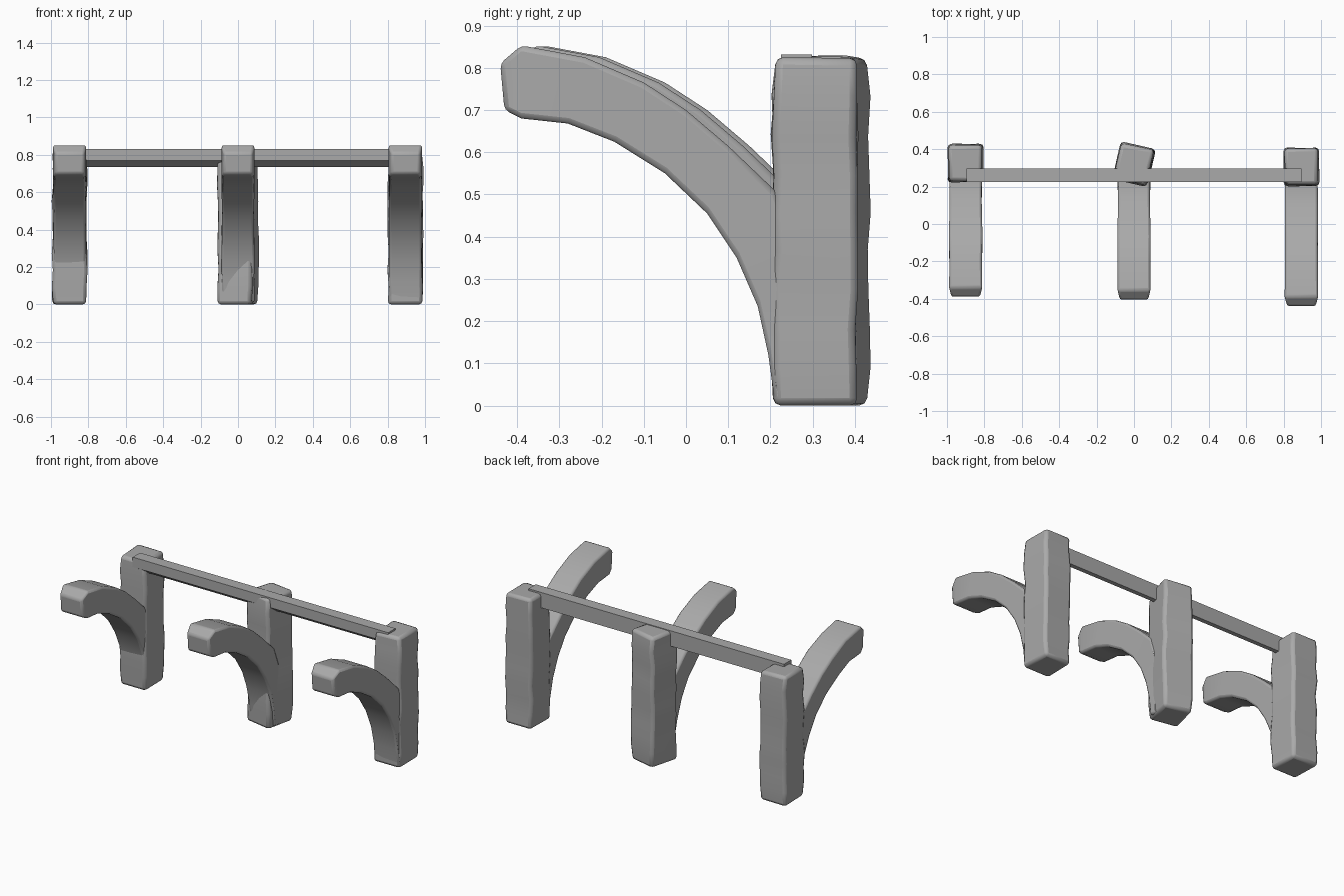
import bpy, bmesh, math, random
from mathutils import Matrix, Vector

random.seed(4)
cube = bpy.data.objects.get("Cube")
if cube:
    bpy.data.objects.remove(cube)

grey = bpy.data.materials.new("stone grey")
grey.use_nodes = True
grey.diffuse_color = (0.4, 0.4, 0.4, 1)
grey.node_tree.nodes["Principled BSDF"].inputs["Base Color"].default_value = (0.4, 0.4, 0.4, 1)


def loft(name, rings, bevel=0.0, smooth=True):
    """Skin matching rings of points, cap both ends and soften the edges."""
    bm = bmesh.new()
    loops = [[bm.verts.new(p) for p in ring] for ring in rings]
    n = len(loops[0])
    for a, b in zip(loops, loops[1:]):
        for i in range(n):
            j = (i + 1) % n
            bm.faces.new((a[i], a[j], b[j], b[i]))
    bm.faces.new(loops[0])
    bm.faces.new(loops[-1])
    bmesh.ops.recalc_face_normals(bm, faces=bm.faces)
    mesh = bpy.data.meshes.new(name)
    bm.to_mesh(mesh)
    bm.free()
    mesh.materials.append(grey)
    obj = bpy.data.objects.new(name, mesh)
    bpy.context.collection.objects.link(obj)
    if bevel:
        mod = obj.modifiers.new("worn edges", "BEVEL")
        mod.width = bevel
        mod.segments = 2
        mod.limit_method = "ANGLE"
        mod.angle_limit = math.radians(45)
    if smooth:
        bpy.ops.object.select_all(action="DESELECT")
        obj.select_set(True)
        bpy.context.view_layer.objects.active = obj
        bpy.ops.object.shade_smooth_by_angle(angle=math.radians(35))
    return obj


def wobble(amount):
    return random.uniform(-amount, amount)


def post(name, x, y, turn, height):
    """Rough upright block with slightly uneven sides."""
    rot = Matrix.Rotation(math.radians(turn), 3, "Z")
    rings = []
    steps = 9
    for k in range(steps + 1):
        ring = []
        for sx, sy in ((-1, -1), (1, -1), (1, 1), (-1, 1)):
            p = rot @ Vector((sx * (0.092 + wobble(0.005)), sy * (0.1 + wobble(0.005)), 0))
            end = k in (0, steps)
            z = height * k / steps + (0 if k == 0 else wobble(0.006))
            grip = 0.97 if end else 1
            ring.append((x + p.x * grip, y + p.y * grip, z))
        rings.append(ring)
    return loft(name, rings, 0.018)


# Underside and top side of the curved arm, paired as (y, z, y, z)
ARM = [(-.43, .70, -.44, .81), (-.39, .68, -.39, .853), (-.28, .668, -.24, .825),
       (-.17, .625, -.1, .765), (-.05, .55, 0, .70), (.05, .455, .1, .615),
       (.12, .35, .21, .51), (.17, .235, .25, .4), (.195, .12, .26, .25),
       (.21, .01, .26, .01)]


def arm(name, x, shift):
    """Bracket sweeping forward and up from the foot of a post."""
    rings = []
    for k, (y0, z0, y1, z1) in enumerate(ARM):
        w = 0.076 if k == 0 else 0.087 + wobble(0.003)
        y0, y1 = y0 + shift, y1 + shift
        rings.append([(x - w, y0, z0), (x + w, y0, z0), (x + w, y1, z1), (x - w, y1, z1)])
    return loft(name, rings, 0.012)


# Three posts, each with its arm
for side, x, y, turn, height, shift in (("right", -0.9, 0.325, 0, 0.82, 0.05),
                                        ("middle", 0.0, 0.32, -13, 0.825, 0.035),
                                        ("left", 0.895, 0.305, 0, 0.82, 0.0)):
    post(side + "_post", x, y, turn, height)
    arm(side + "_arm", x, shift)

# Long beam with an undercut front edge
section = [(.225, .832), (.298, .832), (.298, .735), (.27, .735), (.245, .755), (.225, .77)]
loft("top_beam", [[(x, y, z) for y, z in section] for x in (-0.895, 0.895)], smooth=False)
